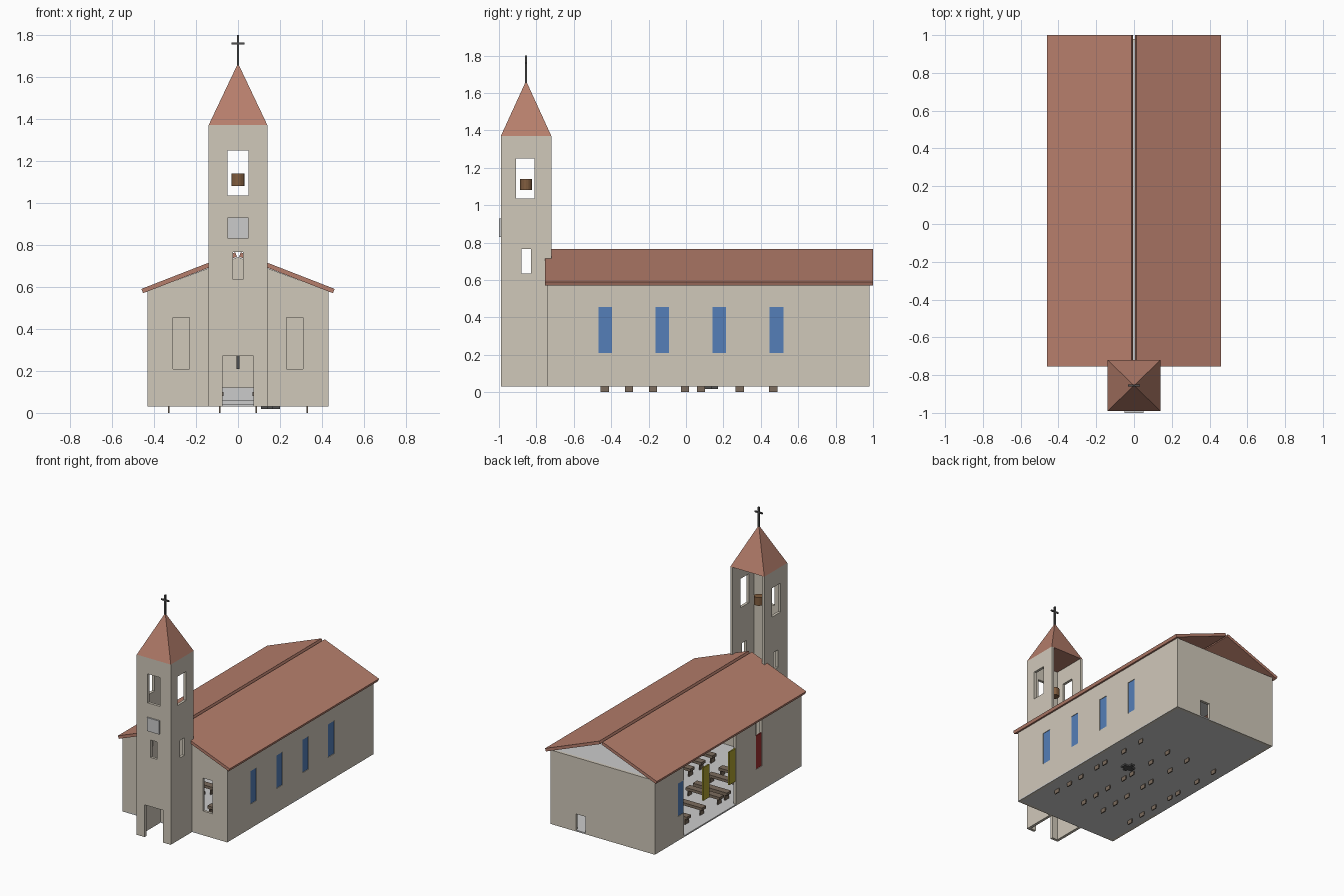
import bpy, bmesh, math
from mathutils import Vector, Matrix

if "Cube" in bpy.data.objects:
    bpy.data.objects.remove(bpy.data.objects["Cube"])


def mat(name, r, g, b):
    m = bpy.data.materials.new(name)
    m.diffuse_color = (r, g, b, 1)
    m.use_nodes = True
    m.node_tree.nodes["Principled BSDF"].inputs["Base Color"].default_value = m.diffuse_color
    return m


PLASTER = mat("plaster", 0.63, 0.58, 0.49)
TILE = mat("roof_tile", 0.47, 0.21, 0.15)
BLUE = mat("blue_glass", 0.09, 0.21, 0.48)
YELLOW = mat("yellow_glass", 0.42, 0.36, 0.03)
RED = mat("red_glass", 0.35, 0.03, 0.03)
WOOD = mat("wood", 0.22, 0.11, 0.05)
PEW = mat("pew_wood", 0.20, 0.15, 0.11)
IRON = mat("iron", 0.08, 0.08, 0.08)


def finish(name, bm, material=None):
    bmesh.ops.recalc_face_normals(bm, faces=bm.faces)
    me = bpy.data.meshes.new(name)
    bm.to_mesh(me)
    bm.free()
    ob = bpy.data.objects.new(name, me)
    bpy.context.collection.objects.link(ob)
    if material:
        me.materials.append(material)
    return ob


def add_box(bm, x0, x1, y0, y1, z0, z1):
    c = Vector((x0 + x1, y0 + y1, z0 + z1)) / 2
    m = Matrix.Translation(c) @ Matrix.Diagonal((x1 - x0, y1 - y0, z1 - z0, 1))
    bmesh.ops.create_cube(bm, size=1, matrix=m)


def boxes(name, dims, material=None):
    bm = bmesh.new()
    for d in dims:
        add_box(bm, *d)
    return finish(name, bm, material)


def prism(name, pts, y0, y1, material):
    """Extrude an x/z outline along y."""
    bm = bmesh.new()
    f = bm.faces.new([bm.verts.new((x, y0, z)) for x, z in pts])
    r = bmesh.ops.extrude_face_region(bm, geom=[f], use_keep_orig=True)
    bmesh.ops.translate(bm, vec=(0, y1 - y0, 0),
                        verts=[v for v in r["geom"] if isinstance(v, bmesh.types.BMVert)])
    return finish(name, bm, material)


def wall(name, axis, plane, inward, u0, u1, z0, z1, holes):
    """Wall panel along axis 'x' or 'y' with rectangular holes (u0, u1, z0, z1)."""
    bm = bmesh.new()
    us = sorted({u0, u1, *(h[0] for h in holes), *(h[1] for h in holes)})
    zs = sorted({z0, z1, *(h[2] for h in holes), *(h[3] for h in holes)})
    verts = {}

    def vert(u, z):
        if (u, z) not in verts:
            verts[u, z] = bm.verts.new((u, plane, z) if axis == 'x' else (plane, u, z))
        return verts[u, z]

    for a, b in zip(us, us[1:]):
        for c, d in zip(zs, zs[1:]):
            mu, mz = (a + b) / 2, (c + d) / 2
            if not any(h[0] < mu < h[1] and h[2] < mz < h[3] for h in holes):
                bm.faces.new([vert(a, c), vert(b, c), vert(b, d), vert(a, d)])
    r = bmesh.ops.extrude_face_region(bm, geom=bm.faces[:], use_keep_orig=True)
    bmesh.ops.translate(bm, vec=(0, inward, 0) if axis == 'x' else (inward, 0, 0),
                        verts=[v for v in r["geom"] if isinstance(v, bmesh.types.BMVert)])
    return finish(name, bm, PLASTER)


T = 0.02
W, YF, YB, Z0, ZW = 0.43, -0.74, 0.98, 0.03, 0.58
WZ = (0.21, 0.455)
right_y = [-0.432, -0.127, 0.178, 0.483]
left_y = [0.672, 0.367, 0.062, -0.243]

# nave walls
wall("nave_front_wall", 'x', YF, T, -W, W, Z0, ZW,
     [(-0.31, -0.23, *WZ), (0.23, 0.31, *WZ), (-0.075, 0.075, Z0, 0.27)])
wall("nave_back_wall", 'x', YB, -T, -W, W, Z0, ZW, [(0.14, 0.22, Z0, 0.16)])
wall("nave_right_wall", 'y', W, -T, YF, YB, Z0, ZW,
     [(y - 0.037, y + 0.037, *WZ) for y in right_y])
# left wall has a large broken gap and a notch over one window
wall("nave_left_wall", 'y', -W, T, YF, YB, Z0, ZW,
     [(0.635, 0.709, *WZ), (0.025, 0.635, Z0, ZW), (-0.28, -0.206, WZ[0], ZW)])
prism("front_gable", [(-W, ZW), (W, ZW), (0, 0.742)], YF, YF + T, PLASTER)
boxes("floor", [(-W, W, YF, YB, Z0, Z0 + 0.01)])
boxes("ceiling", [(-W + T, W - T, YF + T, YB - T, ZW - 0.008, ZW)])

# window panes
for side, ys, cols in ((1, right_y, [BLUE] * 4), (-1, left_y, [BLUE, YELLOW, YELLOW, RED])):
    for y, c in zip(ys, cols):
        xs = sorted((side * (W - 0.004), side * (W - 0.014)))
        boxes("window_pane", [(*xs, y - 0.037, y + 0.037, *WZ)], c)

# roof slopes, square-ended so a groove runs along the ridge
for s in (1, -1):
    d = Vector((0.45, -0.175)).normalized()
    n = Vector((-d.y, d.x)) * 0.022
    a, b = Vector((0.005, 0.744)), Vector((0.452, 0.57))
    prism("roof_slope", [(s * p.x, p.y) for p in (a, b, b + n, a + n)], -0.755, 1.0, TILE)

# tower: three walls, open at the back
TX, TF, TB, TZ = 0.14, -0.99, -0.72, 1.37
wall("tower_front_wall", 'x', TF, T, -TX, TX, Z0, TZ,
     [(-0.05, 0.05, 1.035, 1.25), (-0.025, 0.025, 0.635, 0.765), (-0.075, 0.075, Z0, 0.27)])
for s in (1, -1):
    wall("tower_side_wall", 'y', s * TX, -s * T, TF + T, TB, Z0, TZ,
         [(-0.91, -0.81, 1.035, 1.25), (-0.88, -0.83, 0.635, 0.765)])

# spire
cy = (TF + TB) / 2
bm = bmesh.new()
base = [bm.verts.new(p) for p in ((-TX, TF, TZ), (TX, TF, TZ), (TX, TB, TZ), (-TX, TB, TZ))]
tip = bm.verts.new((0, cy, 1.665))
bm.faces.new(base)
for i in range(4):
    bm.faces.new((base[i], base[(i + 1) % 4], tip))
finish("spire", bm, TILE)

# spire cross, clock plate and bell
boxes("spire_cross", [(-0.005, 0.005, cy - 0.005, cy + 0.005, 1.65, 1.8),
                      (-0.032, 0.032, cy - 0.005, cy + 0.005, 1.755, 1.765)], IRON)
boxes("clock_plate", [(-0.05, 0.05, -1.0, TF, 0.83, 0.93)])
bm = bmesh.new()
bmesh.ops.create_cone(bm, cap_ends=True, segments=16, radius1=0.032, radius2=0.032, depth=0.06,
                      matrix=Matrix.Translation((0, cy, 1.11)))
finish("bell", bm, WOOD)

# pews: plank seat on two end legs that poke through the floor
for y in (-0.435, -0.305, -0.177, -0.005, 0.08, 0.287, 0.466):
    for s in (1, -1):
        x0, x1 = sorted((s * 0.07, s * 0.35))
        boxes("pew", [(x0, x1, y - 0.025, y + 0.025, 0.08, 0.1)] +
              [(s * x - 0.004, s * x + 0.004, y - 0.022, y + 0.022, 0, 0.08)
               for x in (0.087, 0.33)], PEW)

# altar, wall cross and debris on the floor
boxes("altar", [(-0.14, 0.14, 0.74, 0.88, 0.04, 0.06), (-0.1, 0.1, 0.77, 0.85, 0.06, 0.12)])
boxes("altar_cross", [(-0.007, 0.007, 0.945, 0.96, 0.21, 0.4),
                      (-0.045, 0.045, 0.945, 0.96, 0.33, 0.345)], IRON)
boxes("debris", [(0.11, 0.2, 0.1, 0.14, 0.018, 0.05), (0.14, 0.165, 0.08, 0.17, 0.018, 0.05)], IRON)
